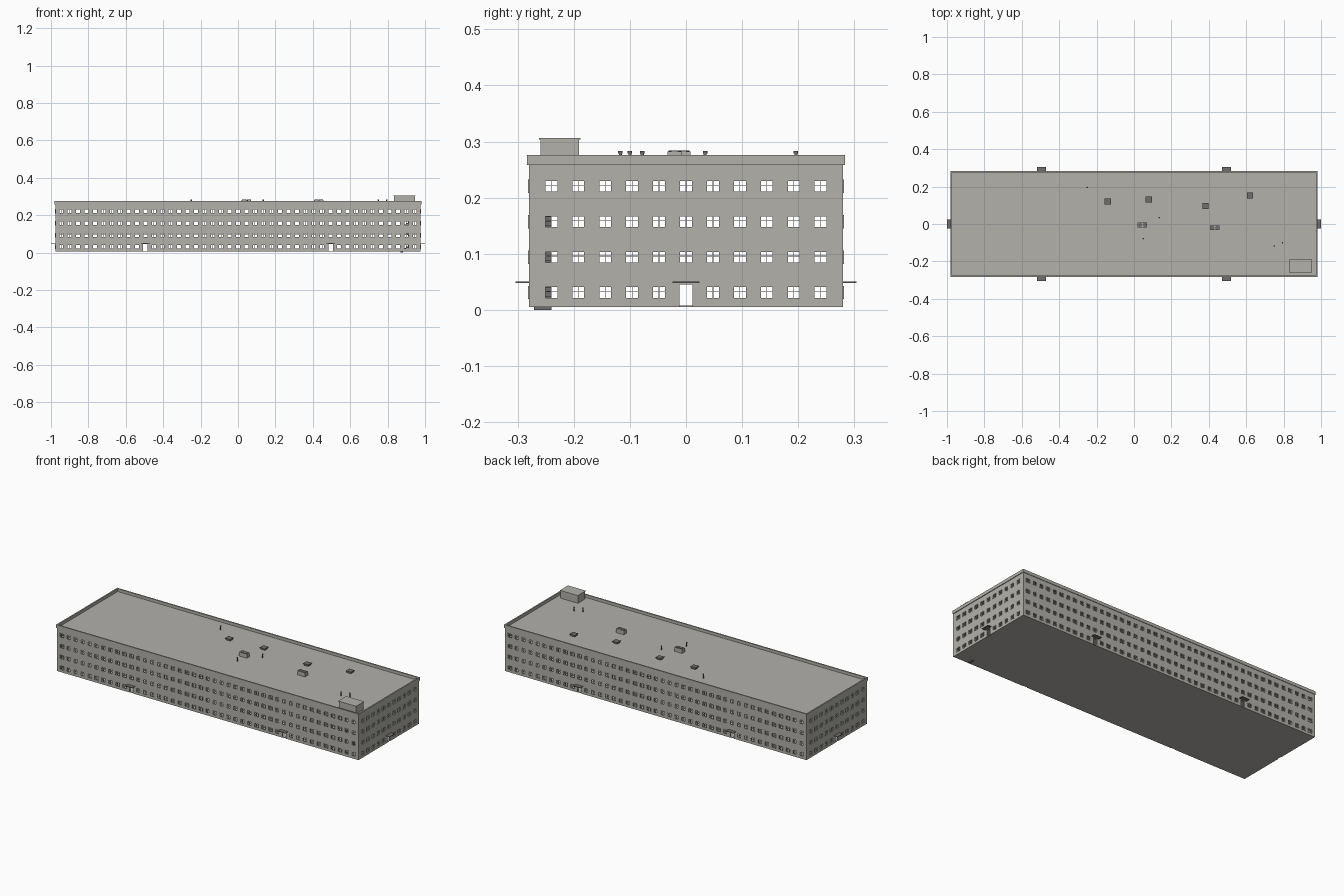
import bpy, bmesh
from math import pi
from mathutils import Matrix, Vector

cube = bpy.data.objects.get("Cube")
if cube:
    bpy.data.objects.remove(cube)

def material(name, rgb):
    m = bpy.data.materials.new(name)
    m.use_nodes = True
    m.diffuse_color = (*rgb, 1)
    m.node_tree.nodes["Principled BSDF"].inputs["Base Color"].default_value = (*rgb, 1)
    return m

GREY = material("warm grey concrete", (0.45, 0.44, 0.41))
DARK = material("dark grey metal", (0.16, 0.157, 0.15))

HALF_X, HALF_Y = 0.976, 0.28
BASE, WALL_TOP, TOP = 0.005, 0.258, 0.276
STOREY, WIN_Z = 0.063, 0.031          # storey height, lowest window centre
WIN_W, WIN_H = 0.0118, 0.0107         # half sizes of a window
DOOR_TOP = 0.045

def finish(name, bm, mat):
    bmesh.ops.recalc_face_normals(bm, faces=bm.faces)
    me = bpy.data.meshes.new(name)
    bm.to_mesh(me)
    bm.free()
    me.materials.append(mat)
    ob = bpy.data.objects.new(name, me)
    bpy.context.scene.collection.objects.link(ob)
    return ob

def add_box(bm, lo, hi):
    lo, hi = Vector(lo), Vector(hi)
    size = Matrix.Diagonal((*(hi - lo), 1))
    bmesh.ops.create_cube(bm, size=1, matrix=Matrix.Translation((lo + hi) / 2) @ size)

def box(name, lo, hi, mat):
    bm = bmesh.new()
    add_box(bm, lo, hi)
    return finish(name, bm, mat)

def add_tube(bm, x, y, z0, z1, r, sides=12):
    bmesh.ops.create_cone(bm, cap_ends=True, segments=sides, radius1=r, radius2=r,
                          depth=z1 - z0, matrix=Matrix.Translation((x, y, (z0 + z1) / 2)))

def facade(side, half_len, dist, spacing, count, doors, angle):
    """One wall with open windows and doors, its window frames and its canopies."""
    place = Matrix.Rotation(angle, 4, 'Z')
    cols = [(i - count // 2) * spacing for i in range(count)]
    rows = [WIN_Z + k * STOREY for k in range(4)]
    door_x = [cols[count // 2 + d] for d in doors]

    # wall panel: grid of cells with the openings left out
    us = sorted([-half_len, half_len] + [c + s * WIN_W for c in cols for s in (-1, 1)])
    vs = sorted([BASE, DOOR_TOP, WALL_TOP] + [r + s * WIN_H for r in rows for s in (-1, 1)])
    bm = bmesh.new()
    for u0, u1 in zip(us, us[1:]):
        for v0, v1 in zip(vs, vs[1:]):
            u, v = (u0 + u1) / 2, (v0 + v1) / 2
            in_col = any(abs(u - c) < 0.001 for c in cols)
            in_win = in_col and any(abs(v - r) < 0.001 for r in rows)
            in_door = v < DOOR_TOP and any(abs(u - d) < 0.001 for d in door_x)
            if not (in_win or in_door):
                corners = ((u0, v0), (u1, v0), (u1, v1), (u0, v1))
                bm.faces.new([bm.verts.new((a, -dist, b)) for a, b in corners])
    bmesh.ops.remove_doubles(bm, verts=bm.verts, dist=0.0001)
    bm.transform(place)
    wall = finish(side + "_wall", bm, GREY)
    # make every panel face outward so the thickness grows inward
    out = place @ Vector((0, -1, 0))
    if wall.data.polygons[0].normal.dot(out) < 0:
        wall.data.flip_normals()
    mod = wall.modifiers.new("thickness", 'SOLIDIFY')
    mod.thickness = 0.008
    mod.offset = -1

    # window frames: border and cross bars
    bm = bmesh.new()
    t = 0.0012
    y0, y1 = -dist - 0.0015, -dist + 0.003
    for c in cols:
        for r in rows:
            if r == rows[0] and c in door_x:
                continue
            for s in (-1, 0, 1):
                u, v = c + s * WIN_W, r + s * WIN_H
                if s == 0:
                    v += 0.002
                w = t / 2 if s == 0 else t
                add_box(bm, (u - w, y0, r - WIN_H), (u + w, y1, r + WIN_H))
                add_box(bm, (c - WIN_W, y0, v - w), (c + WIN_W, y1, v + w))
    bm.transform(place)
    finish(side + "_window_frames", bm, GREY)

    # door canopies
    bm = bmesh.new()
    for d in door_x:
        add_box(bm, (d - 0.024, -dist - 0.024, 0.0475), (d + 0.024, -dist + 0.002, 0.0505))
    bm.transform(place)
    finish(side + "_canopies", bm, DARK)

facade("front", HALF_X, HALF_Y, 0.045, 43, (-11, 11), 0)
facade("back", HALF_X, HALF_Y, 0.045, 43, (-11, 11), pi)
facade("left", HALF_Y, HALF_X, 0.048, 11, (0,), pi / 2)
facade("right", HALF_Y, HALF_X, 0.048, 11, (0,), -pi / 2)

# floors and roof
ix, iy = HALF_X - 0.003, HALF_Y - 0.003
for k, name in enumerate(("ground", "second", "third", "fourth")):
    z = BASE + k * STOREY
    box(name + "_floor", (-ix, -iy, z), (ix, iy, z + 0.003), GREY)
box("roof", (-ix, -iy, WALL_TOP - 0.004), (ix, iy, WALL_TOP + 0.001), GREY)

# parapet around the roof
px, py, pt = HALF_X + 0.004, HALF_Y + 0.003, 0.008
bm = bmesh.new()
for s in (-1, 1):
    ya, yb = sorted((s * py, s * (py - pt)))
    add_box(bm, (-px, ya, WALL_TOP), (px, yb, TOP))
    xa, xb = sorted((s * px, s * (px - pt)))
    add_box(bm, (xa, -py + pt, WALL_TOP), (xb, py - pt, TOP))
finish("parapet", bm, GREY)

# stair flights in the corner
bm = bmesh.new()
STEPS = 8
for flight in range(3):
    for i in range(STEPS):
        run = i if flight % 2 == 0 else STEPS - 1 - i
        x = 0.87 + run * 0.01
        z = flight * STOREY + i * STOREY / STEPS
        add_box(bm, (x, -0.271, z), (x + 0.011, -0.24, z + 0.009))
finish("stairs", bm, DARK)

# stair house on the roof
box("stair_house", (0.834, -0.259, WALL_TOP), (0.946, -0.191, 0.304), GREY)
box("stair_house_cap", (0.832, -0.262, 0.304), (0.948, -0.188, 0.306), GREY)

# roof hatches
bm = bmesh.new()
for x, y in ((-0.14, 0.12), (0.078, 0.13), (0.382, 0.097), (0.62, 0.152)):
    add_box(bm, (x - 0.014, y - 0.013, WALL_TOP), (x + 0.014, y + 0.013, 0.267))
    add_box(bm, (x - 0.017, y - 0.016, 0.267), (x + 0.017, y + 0.016, 0.27))
finish("roof_hatches", bm, DARK)

# ventilation units with twin fans
body, fans = bmesh.new(), bmesh.new()
for x, y in ((0.045, -0.005), (0.432, -0.02)):
    add_box(body, (x - 0.025, y - 0.013, WALL_TOP), (x + 0.025, y + 0.013, 0.282))
    for s in (-1, 1):
        add_tube(fans, x + s * 0.0125, y, 0.282, 0.284, 0.011, 20)
finish("ventilation_units", body, GREY)
finish("ventilation_fans", fans, DARK)

# vent pipes with caps
bm = bmesh.new()
for x, y in ((-0.25, 0.196), (0.135, 0.034), (0.05, -0.078), (0.75, -0.117), (0.794, -0.1)):
    add_tube(bm, x, y, WALL_TOP, 0.279, 0.0028)
    add_tube(bm, x, y, 0.279, 0.283, 0.004)
finish("vent_pipes", bm, DARK)
